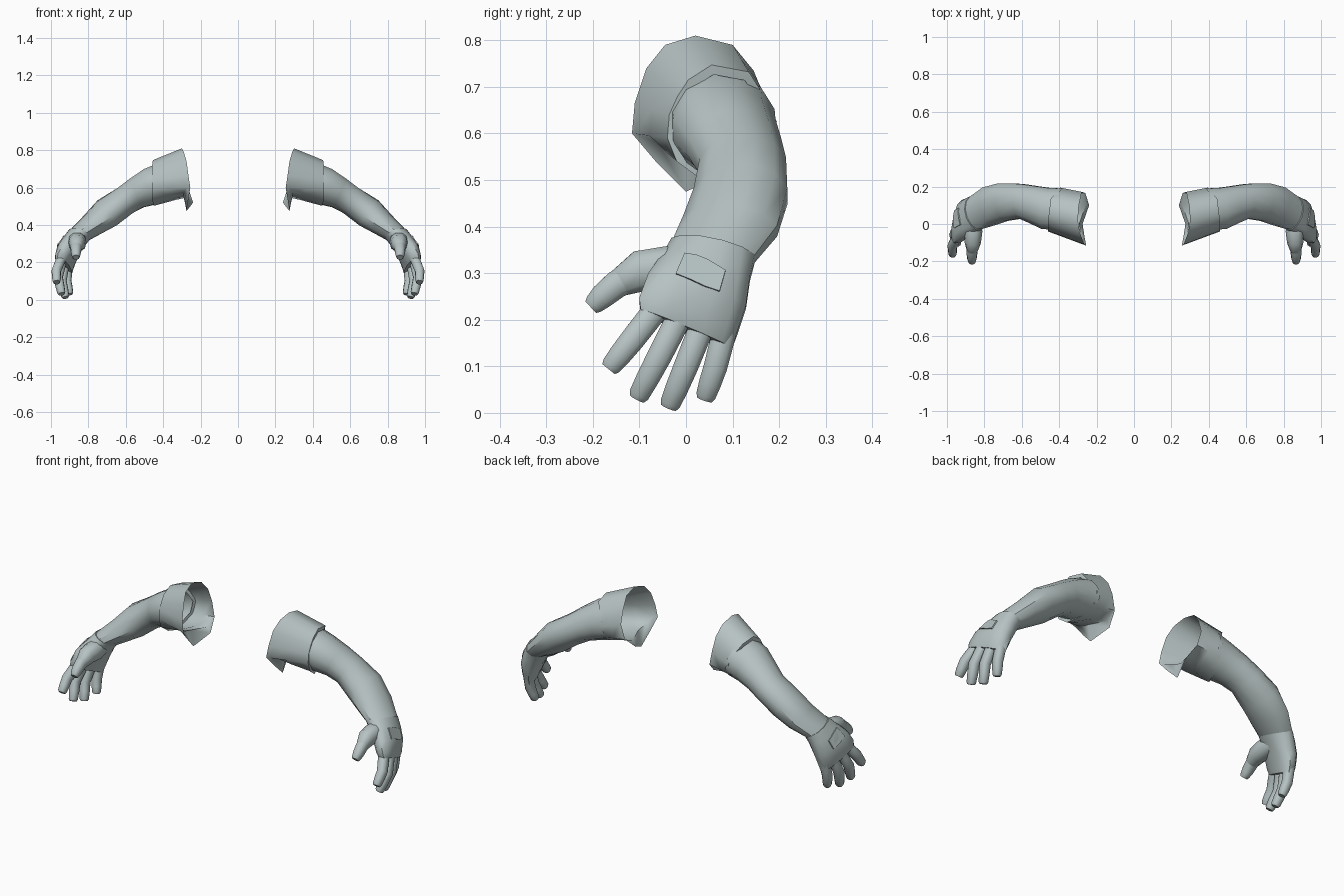
import bpy, bmesh, math
from mathutils import Vector
from mathutils.bvhtree import BVHTree

if "Cube" in bpy.data.objects:
    bpy.data.objects.remove(bpy.data.objects["Cube"])

mat = bpy.data.materials.new("pale grey green")
mat.diffuse_color = (0.47, 0.54, 0.54, 1)
mat.use_nodes = True
mat.node_tree.nodes["Principled BSDF"].inputs["Base Color"].default_value = mat.diffuse_color


def loft(name, rings, cap_start=False, cap_end=False, angle=40):
    """Skin a list of closed rings and mirror the part to the other arm."""
    bm = bmesh.new()
    vs = [[bm.verts.new(p) for p in r] for r in rings]
    n = len(rings[0])
    for a, b in zip(vs, vs[1:]):
        for i in range(n):
            j = (i + 1) % n
            bm.faces.new((a[i], a[j], b[j], b[i]))
    if cap_start:
        bm.faces.new(vs[0][::-1])
    if cap_end:
        bm.faces.new(vs[-1])
    bmesh.ops.recalc_face_normals(bm, faces=bm.faces)
    tree = BVHTree.FromBMesh(bm)
    me = bpy.data.meshes.new(name)
    bm.to_mesh(me)
    bm.free()
    me.materials.append(mat)
    ob = bpy.data.objects.new(name, me)
    bpy.context.collection.objects.link(ob)
    bpy.ops.object.select_all(action='DESELECT')
    ob.select_set(True)
    bpy.context.view_layer.objects.active = ob
    bpy.ops.object.shade_smooth_by_angle(angle=math.radians(angle))
    ob.modifiers.new("other side", 'MIRROR').use_mirror_merge = False
    return tree


def oval(c, u, v, n=12, p=1.0):
    """Oval ring from centre and two half axes; p below 1 makes it boxier."""
    c, u, v = Vector(c), Vector(u), Vector(v)
    pts = []
    for i in range(n):
        a = 2 * math.pi * (i + 0.5) / n
        s, t = math.cos(a), math.sin(a)
        pts.append(c + u * math.copysign(abs(s) ** p, s) + v * math.copysign(abs(t) ** p, t))
    return pts


def finger(name, path, radii, n=10):
    """Tapered digit along a path with a blunt, slightly rounded tip."""
    path = [Vector(p) for p in path]
    tip = (path[-1] - path[-2]).normalized()
    path.insert(-1, path[-1] - tip * 0.010)
    radii = radii[:-1] + [radii[-1], radii[-1] * 0.78]
    rings = []
    for i, (p, r) in enumerate(zip(path, radii)):
        d = (path[min(i + 1, len(path) - 1)] - path[max(i - 1, 0)]).normalized()
        u = d.cross(Vector((1, 0, 0))).normalized()
        rings.append(oval(p, u * r, u.cross(d) * r * 0.95, n, 0.85))
    loft(name, rings, True, True, 55)


# arm from inside the sleeve to the wrist
loft("arm", [
    oval((0.41, 0.08, 0.625), (-0.03, 0.114, 0), (0.02, 0, 0.105)),
    oval((0.47, 0.083, 0.605), (-0.02, 0.113, 0), (0.028, 0, 0.098)),
    oval((0.54, 0.104, 0.572), (-0.01, 0.103, 0), (0.035, 0, 0.08)),
    oval((0.605, 0.122, 0.53), (0, 0.096, 0), (0.044, 0, 0.068)),
    oval((0.70, 0.117, 0.465), (0.015, 0.104, 0), (0.048, 0, 0.07)),
    oval((0.775, 0.095, 0.402), (0.022, 0.104, -0.012), (0.052, 0, 0.046)),
    oval((0.848, 0.058, 0.345), (0.02, 0.09, -0.018), (0.055, -0.005, 0.025)),
])

# sleeve: flared opening with a hanging point, outer hem, hem turned in to the arm
opening = [(.255, -.116, .60), (.265, -.11, .665), (.275, -.085, .74), (.29, -.045, .79),
           (.30, .02, .81), (.295, .10, .79), (.285, .145, .735), (.28, .172, .66),
           (.26, .165, .58), (.24, .10, .52), (.275, .0, .475), (.265, -.065, .54)]
hem = [(.46, -.04, .59), (.46, -.036, .64), (.46, -.018, .68), (.46, .005, .715),
       (.455, .055, .747), (.445, .135, .732), (.415, .168, .68), (.395, .195, .625),
       (.40, .175, .56), (.42, .11, .515), (.45, .03, .503), (.46, -.02, .54)]
near = [Vector(a).lerp(Vector(b), 0.1) for a, b in zip(opening, hem)]
mid = [Vector(a).lerp(Vector(b), 0.5) for a, b in zip(opening, hem)]
for i, zn, zm in ((9, .55, .535), (10, .56, .54), (11, .58, .56)):
    near[i].z, mid[i].z = zn, zm
core = Vector((.435, .08, .618))
turn = [Vector(p).lerp(core, 0.16) for p in hem]
loft("sleeve", [opening, near, mid, hem, turn], angle=50)

# gloved palm from cuff to knuckles
hand = loft("palm", [
    oval((.845, .059, .352), (.02, .092, -.018), (.058, -.005, .025)),
    oval((.874, .045, .315), (.008, .095, -.028), (.058, 0, .02), p=.9),
    oval((.909, .024, .262), (-.008, .108, -.035), (.056, 0, .014), p=.85),
    oval((.928, .004, .205), (-.018, .107, -.04), (.045, 0, .01), p=.75),
    oval((.932, .000, .178), (-.022, .10, -.042), (.036, 0, .008), p=.75),
], True, True, 50)

# thumb mound and thumb
finger("thumb_mound", [(.862, .03, .315), (.86, -.04, .308), (.862, -.10, .304), (.865, -.15, .275)],
       [.045, .052, .046, .032])
finger("thumb", [(.862, -.105, .30), (.866, -.15, .275), (.867, -.18, .25), (.866, -.204, .227)],
       [.035, .031, .028, .023])

# four fingers: base, middle joint, tip
for name, base, joint, tip, r in (
        ("index_finger", (.945, -.066, .22), (.971, -.117, .155), (.970, -.166, .094), .028),
        ("middle_finger", (.942, -.012, .21), (.962, -.058, .12), (.943, -.105, .031), .028),
        ("ring_finger", (.928, .038, .195), (.942, .0, .10), (.922, -.037, .012), .028),
        ("little_finger", (.912, .083, .175), (.915, .063, .098), (.900, .040, .029), .027)):
    b, j, t = Vector(base), Vector(joint), Vector(tip)
    finger(name, [b, b.lerp(j, .5), j, j.lerp(t, .5), t], [r, r, r * .98, r * .92, r * .82])

# thin panel laid on the back of the hand
corners = [(-.022, .298), (-.003, .342), (.022, .338), (.047, .328),
           (.085, .305), (.072, .26), (.04, .271), (.01, .285)]
surface = [hand.ray_cast(Vector((2, y, z)), Vector((-1, 0, 0)))[0] for y, z in corners]
lift = Vector((.006, 0, .002))
loft("hand_panel", [[p - lift * 0.4 for p in surface], [p + lift for p in surface]], False, True, 30)
